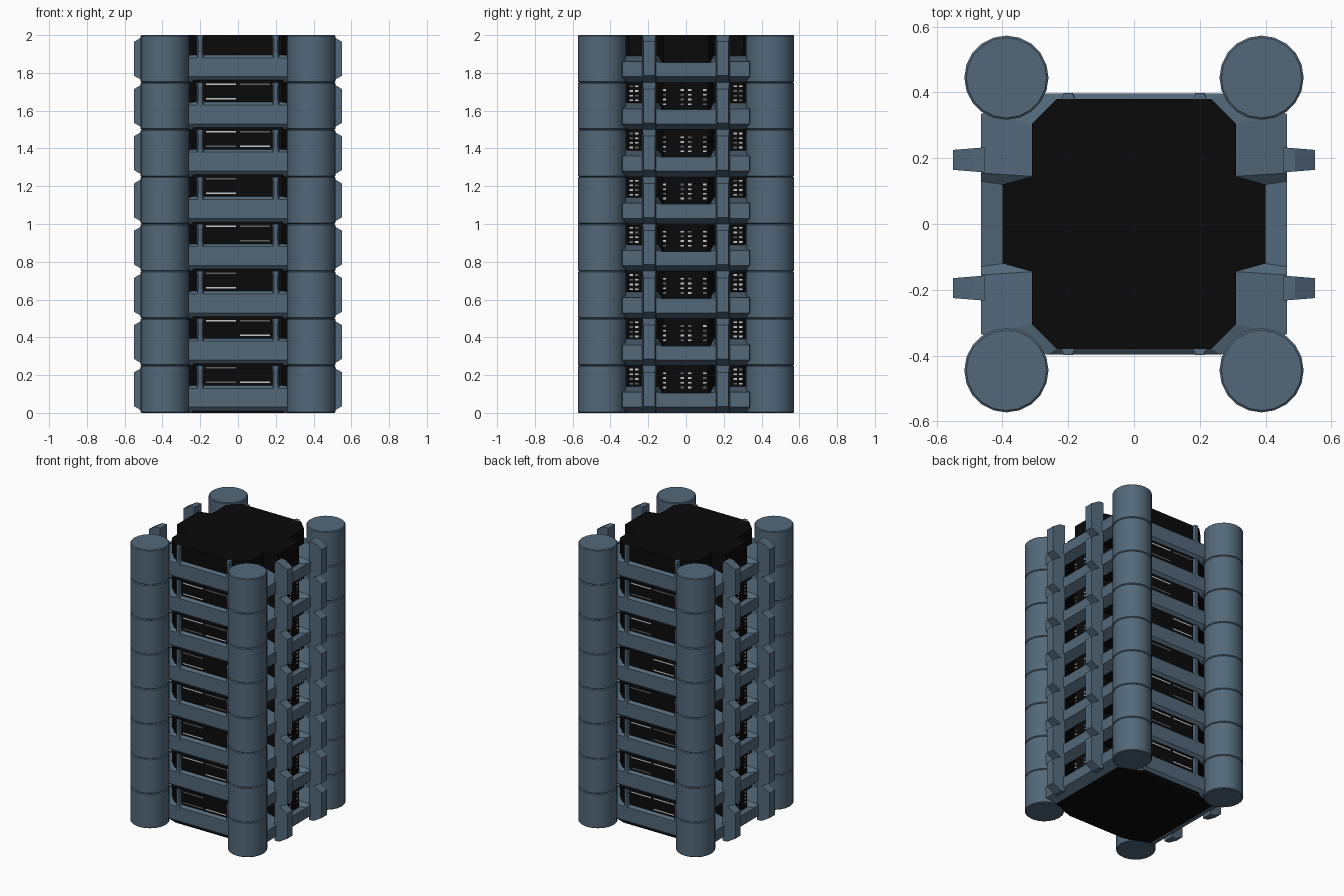
import bpy, bmesh, math, random

if "Cube" in bpy.data.objects:
    bpy.data.objects.remove(bpy.data.objects["Cube"])
random.seed(4)
FLOORS, H = 8, 0.25

def mat(name, c):
    m = bpy.data.materials.new(name)
    m.diffuse_color = (*c, 1)
    m.use_nodes = True
    m.node_tree.nodes["Principled BSDF"].inputs["Base Color"].default_value = m.diffuse_color
    return m

blue = mat("blue_grey", (0.085, 0.14, 0.195))
black = mat("dark_glass", (0.003, 0.003, 0.003))
lit = mat("lit_window", (0.75, 0.75, 0.72))
dim = mat("dim_window", (0.12, 0.12, 0.12))

def finish(bm, name, mats):
    bmesh.ops.recalc_face_normals(bm, faces=bm.faces)
    me = bpy.data.meshes.new(name)
    bm.to_mesh(me)
    bm.free()
    ob = bpy.data.objects.new(name, me)
    bpy.context.collection.objects.link(ob)
    for m in mats:
        me.materials.append(m)
    return ob

def loft(bm, loops, bottom_mat=0):
    rows = [[bm.verts.new(p) for p in l] for l in loops]
    n = len(rows[0])
    for a, b in zip(rows, rows[1:]):
        for i in range(n):
            j = (i + 1) % n
            bm.faces.new((a[i], a[j], b[j], b[i]))
    bm.faces.new(rows[0]).material_index = bottom_mat
    bm.faces.new(rows[-1])

def four_way(quarter):
    """Mirror a quarter outline (from +x side to +y side) into a closed loop."""
    half = quarter + [(-x, y, z) for x, y, z in reversed(quarter)]
    return half + [(-x, -y, z) for x, y, z in half]

# Dark glazed core with a bay on each side
core = [(0.40, 0.12), (0.31, 0.145), (0.31, 0.305), (0.235, 0.38)]
bm = bmesh.new()
loft(bm, [four_way([(x, y, z) for x, y in core]) for z in (0.002, 2.0)])
finish(bm, "glazed_core", [black])

# Spandrel ring on every floor: bevelled underside, sloped sill, notch at the bays
bm = bmesh.new()
for f in range(FLOORS):
    z = f * H
    def ring(x, yn, yc, xc, y, za):
        return four_way([(x, yn, z + za), (x, yn + 0.025, z + za), (x, yc, z + za), (xc, y, z + za)])
    sill = four_way([(0.40, 0.12, z + 0.09), (0.31, 0.145, z + 0.14),
                     (0.31, 0.305, z + 0.14), (0.235, 0.38, z + 0.145)])
    lip = four_way([(0.465, 0.13, z + 0.105), (0.465, 0.155, z + 0.11),
                    (0.465, 0.335, z + 0.11), (0.265, 0.397, z + 0.13)])
    loft(bm, [ring(0.40, 0.13, 0.31, 0.25, 0.37, 0),
              ring(0.465, 0.13, 0.335, 0.265, 0.397, 0.03), lip, sill], 1)
finish(bm, "floor_spandrels", [blue, black])

# Corner columns, one bevelled drum per floor
bm = bmesh.new()
for sx in (-1, 1):
    for sy in (-1, 1):
        for f in range(FLOORS):
            prof = [(0.122, 0), (0.128, 0.005), (0.128, H - 0.005), (0.122, H)]
            loft(bm, [[(sx * 0.388 + r * math.cos(a), sy * 0.445 + r * math.sin(a), f * H + h)
                       for a in (2 * math.pi * i / 20 for i in range(20))] for r, h in prof])
columns = finish(bm, "corner_columns", [blue])
bpy.context.view_layer.objects.active = columns
columns.select_set(True)
bpy.ops.object.shade_smooth_by_angle(angle=math.radians(30))

# Side fins with a notch between floors
bm = bmesh.new()
fin = [(0.455, 0), (0.49, 0), (0.55, 0.035), (0.55, 0.215), (0.49, H), (0.455, H)]
for sx in (-1, 1):
    for y in (-0.195, 0.195):
        for f in range(FLOORS):
            loft(bm, [[(sx * x, y + s * (0.038 - (x - 0.455) * 0.08), f * H + z)
                       for x, z in fin] for s in (-1, 1)])
finish(bm, "side_fins", [blue])

# Small tapered mullions on the front and back
bm = bmesh.new()
for sy in (-1, 1):
    for x in (-0.2, 0.2):
        for f in range(FLOORS):
            loft(bm, [[(x - w, sy * 0.37, f * H + z), (x + w, sy * 0.37, f * H + z),
                       (x + w * 0.5, sy * 0.398, f * H + z), (x - w * 0.5, sy * 0.398, f * H + z)]
                      for w, z in ((0.03, 0.115), (0.02, 0.16), (0.02, 0.22), (0.025, H))])
finish(bm, "face_mullions", [blue])

# Lit window strips and small side windows
bm = bmesh.new()
def pane(pts):
    bm.faces.new([bm.verts.new(p) for p in pts]).material_index = int(random.random() < 0.35)

def face_pane(s, x0, x1, z, h):
    y = s * 0.3815
    pane([(s * -x0, y, z), (s * -x1, y, z), (s * -x1, y, z + h), (s * -x0, y, z + h)][::1])

def side_pane(s, x, y, z):
    pane([(s * x, s * (y - 0.009), z), (s * x, s * (y + 0.009), z),
          (s * x, s * (y + 0.009), z + 0.009), (s * x, s * (y - 0.009), z + 0.009)])

for s in (-1, 1):
    for f in range(FLOORS - 1):
        z = f * H
        for x0, x1 in ((-0.17, -0.01), (0.01, 0.17), (-0.255, -0.235), (0.235, 0.255)):
            for h in (0.158, 0.235):
                if abs(x0) > 0.18 and abs(x1) > 0.25 or abs(x0) > 0.25:
                    continue
                if random.random() < 0.75:
                    face_pane(s, x0, x1, z + h, 0.008)
        for k in range(4):
            zz = z + 0.13 + 0.025 * k
            for y in (-0.115, -0.02, 0.02, 0.10):
                side_pane(s, 0.4015, y, zz)
            for y in (-0.29, -0.26, 0.26, 0.29):
                side_pane(s, 0.3115, y, zz + 0.02)
me = bpy.data.meshes.new("lit_windows")
bm.to_mesh(me)
bm.free()
windows = bpy.data.objects.new("lit_windows", me)
bpy.context.collection.objects.link(windows)
me.materials.append(lit)
me.materials.append(dim)
